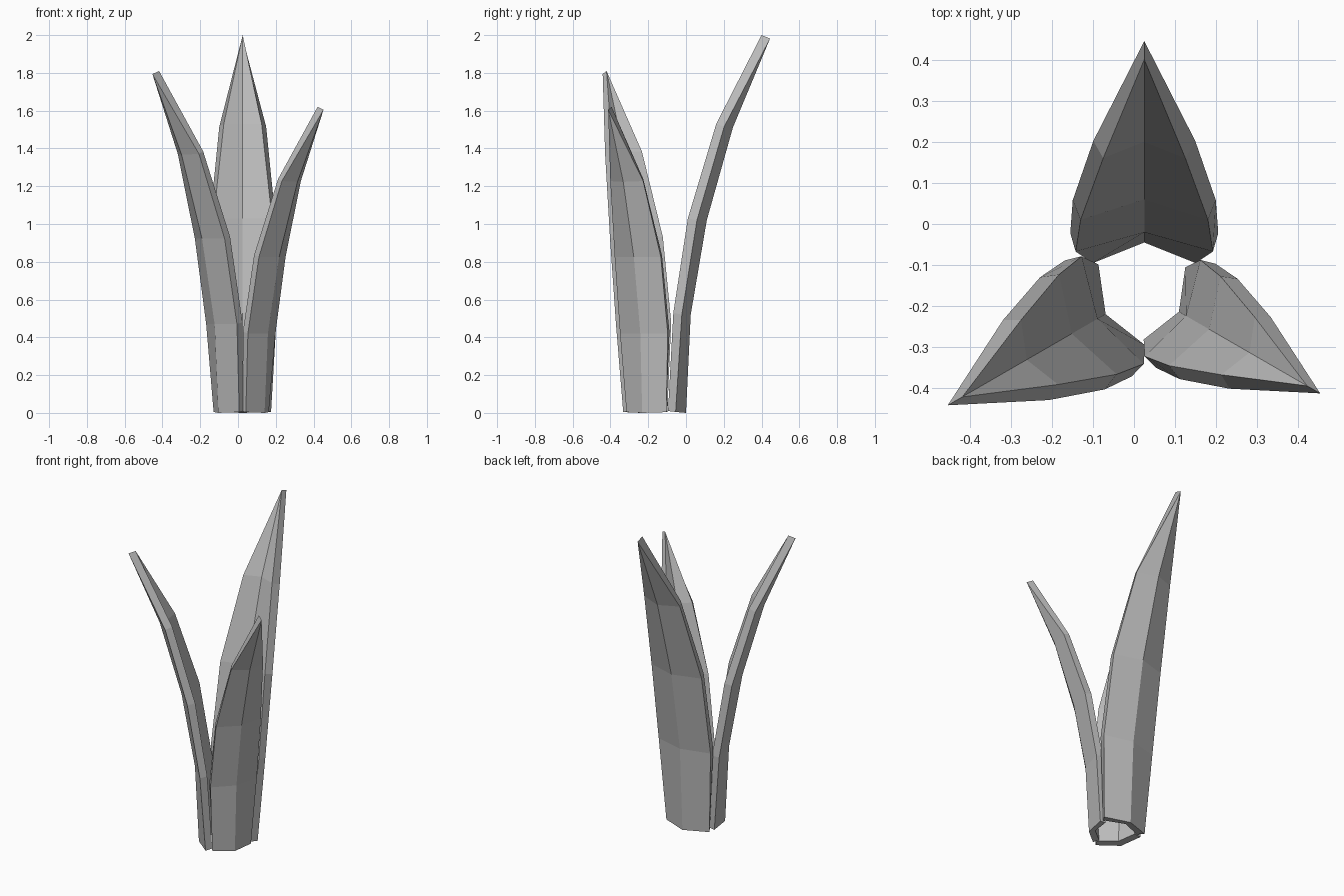
import bpy, bmesh, math

if "Cube" in bpy.data.objects:
    bpy.data.objects.remove(bpy.data.objects["Cube"])

# one matte grey for every leaf
grey = bpy.data.materials.new("leaf grey")
grey.diffuse_color = (0.5, 0.5, 0.5, 1)
grey.use_nodes = True
grey.node_tree.nodes["Principled BSDF"].inputs["Base Color"].default_value = grey.diffuse_color

CENTRE = (0.025, -0.165, 0.0)

# leaf cross-sections, bottom to top; each point is (half width, distance out, height)
# order: inner spine, inner edge, outer edge, outer spine
SECTIONS = [
    [(0, .120, .01), (.125, .070, .01), (.150, .110, .005), (0, .165, 0)],
    [(0, .145, .53), (.167, .098, .53), (.180, .143, .52), (0, .190, .52)],
    [(0, .225, 1.03), (.155, .175, 1.03), (.174, .223, 1.02), (0, .275, 1.02)],
    [(0, .365, 1.53), (.100, .325, 1.53), (.124, .367, 1.515), (0, .413, 1.51)],
]
TIP_IN, TIP_OUT = (0, .565, 2.0), (0, .61, 1.982)


def make_leaf(name, angle, scale):
    """Folded, outward-curving leaf with a pointed tip."""
    bm = bmesh.new()
    tip_in, tip_out = bm.verts.new(TIP_IN), bm.verts.new(TIP_OUT)
    rings = []
    for si, ei, eo, so in SECTIONS:
        mirror = lambda p: (-p[0], p[1], p[2])
        loop = [si, ei, eo, so, mirror(eo), mirror(ei)]
        rings.append([bm.verts.new(p) for p in loop])

    # walls between neighbouring sections
    for low, high in zip(rings, rings[1:]):
        for i in range(6):
            j = (i + 1) % 6
            bm.faces.new((low[i], low[j], high[j], high[i]))

    # pointed top
    si, ei, eo, so, eo2, ei2 = rings[-1]
    for f in ((si, ei, tip_in), (ei, eo, tip_out, tip_in), (eo, so, tip_out),
              (so, eo2, tip_out), (eo2, ei2, tip_in, tip_out), (ei2, si, tip_in)):
        bm.faces.new(f)

    # closed foot, one quad per half
    si, ei, eo, so, eo2, ei2 = rings[0]
    bm.faces.new((si, so, eo, ei))
    bm.faces.new((si, ei2, eo2, so))

    bmesh.ops.recalc_face_normals(bm, faces=bm.faces[:])
    mesh = bpy.data.meshes.new(name)
    bm.to_mesh(mesh)
    bm.free()
    mesh.materials.append(grey)
    leaf = bpy.data.objects.new(name, mesh)
    leaf.location = CENTRE
    leaf.rotation_euler.z = math.radians(angle)
    leaf.scale = (scale,) * 3
    bpy.context.collection.objects.link(leaf)


# tall back leaf and two smaller ones around the same centre
make_leaf("back_leaf", 0, 1.0)
make_leaf("left_leaf", 120, 0.905)
make_leaf("right_leaf", 240, 0.81)
